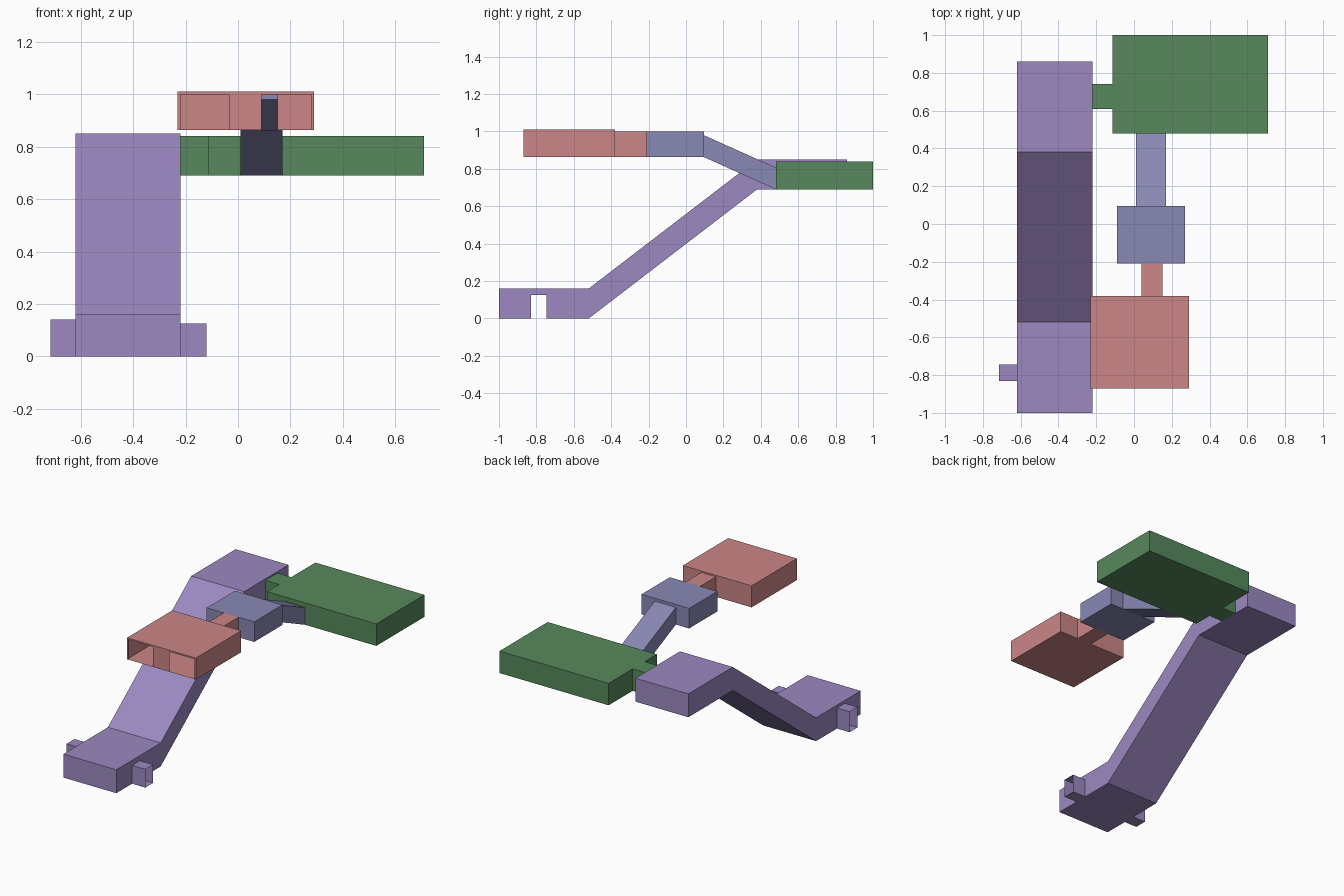
import bpy, bmesh
from mathutils import Vector

if "Cube" in bpy.data.objects:
    bpy.data.objects.remove(bpy.data.objects["Cube"])


def wall(bm, corner, u, v, hull_mid, holes):
    """Flat panel from a corner and two edge vectors; holes are (u0, u1, v0, v1) fractions."""
    us = sorted({0.0, 1.0, *[t for h in holes for t in h[:2]]})
    vs = sorted({0.0, 1.0, *[t for h in holes for t in h[2:]]})
    flip = u.cross(v).dot(corner + (u + v) / 2 - hull_mid) < 0
    for a, b in zip(us, us[1:]):
        for c, d in zip(vs, vs[1:]):
            mu, mv = (a + b) / 2, (c + d) / 2
            if any(h[0] < mu < h[1] and h[2] < mv < h[3] for h in holes):
                continue
            pts = [corner + u * s + v * t for s, t in ((a, c), (b, c), (b, d), (a, d))]
            if flip:
                pts.reverse()
            bm.faces.new([bm.verts.new(p) for p in pts])


def shell(bm, x, y, z, rise=0.0, open_sides=(), doors=()):
    """Thin-walled box, optionally sloping by rise along y.
    doors are (side, from, to, bottom, top) in world units."""
    (x0, x1), (y0, y1), (z0, z1) = x, y, z
    base = Vector((x0, y0, z0))
    ex, ey, ez = Vector((x1 - x0, 0, 0)), Vector((0, y1 - y0, rise)), Vector((0, 0, z1 - z0))
    mid = base + (ex + ey + ez) / 2
    sides = {"front": (base, ex, ez), "back": (base + ey, ex, ez),
             "left": (base, ey, ez), "right": (base + ex, ey, ez),
             "floor": (base, ex, ey), "roof": (base + ez, ex, ey)}
    for side, (corner, u, v) in sides.items():
        if side in open_sides:
            continue
        lo, hi = x if side in ("front", "back") else y
        holes = [((a - lo) / (hi - lo), (b - lo) / (hi - lo),
                  (c - z0) / (z1 - z0), (d - z0) / (z1 - z0))
                 for s, a, b, c, d in doors if s == side]
        wall(bm, corner, u, v, mid, holes)


def finish(bm, name, colour):
    bmesh.ops.remove_doubles(bm, verts=bm.verts, dist=0.0005)
    mesh = bpy.data.meshes.new(name)
    bm.to_mesh(mesh)
    bm.free()
    mat = bpy.data.materials.new(name + "_colour")
    mat.diffuse_color = (*colour, 1)
    mat.use_nodes = True
    mat.node_tree.nodes["Principled BSDF"].inputs["Base Color"].default_value = mat.diffuse_color
    mesh.materials.append(mat)
    bpy.context.collection.objects.link(bpy.data.objects.new(name, mesh))


ALONG_X, ALONG_Y = ("left", "right"), ("front", "back")
purple, green = (0.33, 0.25, 0.53), (0.095, 0.25, 0.107)
blue, red = (0.25, 0.25, 0.46), (0.60, 0.24, 0.24)

# Sloping hall: low landing, ramp, high landing
hall_x, door_y = (-0.62, -0.22), (-0.83, -0.745)
bm = bmesh.new()
shell(bm, hall_x, (-1, -0.52), (0, 0.16), open_sides=("back",),
      doors=[("left", *door_y, 0, 0.14), ("right", *door_y, 0, 0.125)])
shell(bm, hall_x, (-0.52, 0.38), (0, 0.16), rise=0.69, open_sides=ALONG_Y)
shell(bm, hall_x, (0.38, 0.86), (0.69, 0.85), open_sides=("front",),
      doors=[("right", 0.61, 0.74, 0.69, 0.84)])
# Open-ended side entrances of the low landing
shell(bm, (-0.715, -0.62), door_y, (0, 0.14), open_sides=ALONG_X)
shell(bm, (-0.22, -0.12), door_y, (0, 0.125), open_sides=ALONG_X)
finish(bm, "sloping_hall", purple)

# Large rear room and its link to the hall
bm = bmesh.new()
shell(bm, (-0.115, 0.71), (0.48, 1), (0.69, 0.84),
      doors=[("left", 0.61, 0.74, 0.69, 0.84), ("front", 0.01, 0.17, 0.69, 0.81)])
shell(bm, (-0.22, -0.115), (0.61, 0.74), (0.69, 0.84), open_sides=ALONG_X)
finish(bm, "rear_room", green)

# Small middle room and its sloping corridor
bm = bmesh.new()
shell(bm, (-0.09, 0.27), (-0.21, 0.095), (0.863, 1.0),
      doors=[("front", 0.04, 0.15, 0.863, 1.0), ("back", 0.01, 0.17, 0.863, 0.98)])
shell(bm, (0.01, 0.17), (0.095, 0.48), (0.863, 0.98), rise=-0.173, open_sides=ALONG_Y)
finish(bm, "middle_room", blue)

# Front room with two wide openings and a short corridor
bm = bmesh.new()
shell(bm, (-0.23, 0.29), (-0.87, -0.38), (0.863, 1.01),
      doors=[("front", -0.22, -0.035, 0.863, 1.0), ("front", 0.09, 0.28, 0.863, 1.0),
             ("back", 0.04, 0.15, 0.863, 1.0)])
shell(bm, (0.04, 0.15), (-0.38, -0.21), (0.863, 1.0), open_sides=ALONG_Y)
finish(bm, "front_room", red)
